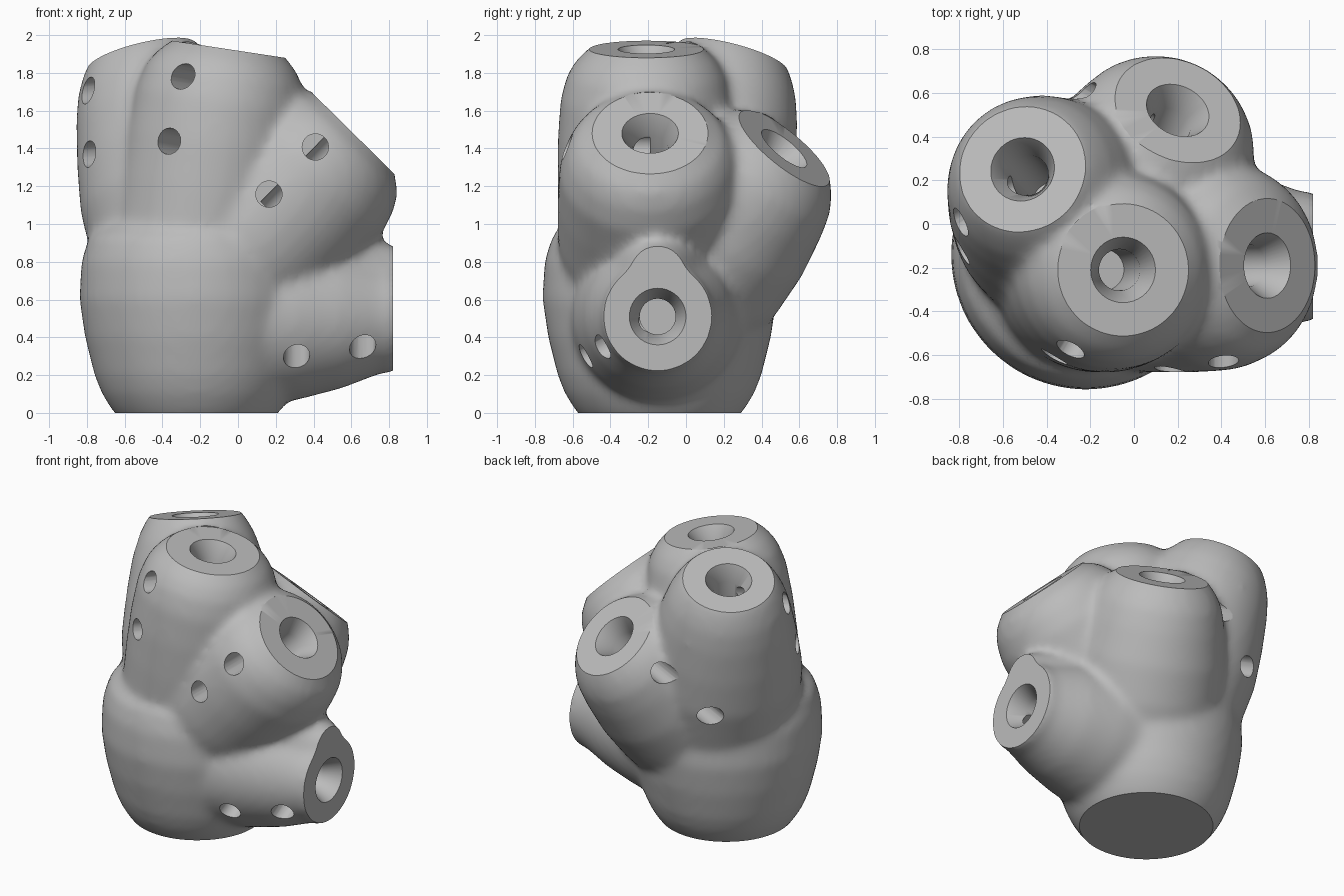
import bpy, bmesh
from math import cos, sin, pi, radians
from mathutils import Matrix, Vector

if "Cube" in bpy.data.objects:
    bpy.data.objects.remove(bpy.data.objects["Cube"])

grey = bpy.data.materials.new("plain grey")
grey.use_nodes = True
grey.diffuse_color = (0.5, 0.5, 0.5, 1)
grey.node_tree.nodes["Principled BSDF"].inputs["Base Color"].default_value = (0.5, 0.5, 0.5, 1)


def lathe(bm, profile, centre, axis, sides=48):
    """Closed solid of revolution; profile is (radius, height along axis)."""
    place = Matrix.Translation(centre) @ Vector(axis).to_track_quat('Z', 'Y').to_matrix().to_4x4()
    rings = [[bm.verts.new(place @ Vector((r * cos(2 * pi * i / sides), r * sin(2 * pi * i / sides), h)))
              for i in range(sides)] for r, h in profile]
    faces = [bm.faces.new(rings[0]), bm.faces.new(rings[-1])]
    for low, high in zip(rings, rings[1:]):
        for i in range(sides):
            j = (i + 1) % sides
            faces.append(bm.faces.new((low[i], low[j], high[j], high[i])))
    bmesh.ops.recalc_face_normals(bm, faces=faces)


def to_object(bm, name):
    mesh = bpy.data.meshes.new(name)
    bm.to_mesh(mesh)
    bm.free()
    mesh.materials.append(grey)
    obj = bpy.data.objects.new(name, mesh)
    bpy.context.collection.objects.link(obj)
    return obj


def apply(obj, kind, **settings):
    mod = obj.modifiers.new(kind, kind)
    for key, value in settings.items():
        setattr(mod, key, value)
    bpy.context.view_layer.objects.active = obj
    bpy.ops.object.modifier_apply(modifier=mod.name)


def cut(obj, profile, centre, axis, sides=32):
    bm = bmesh.new()
    lathe(bm, profile, centre, axis, sides)
    cutter = to_object(bm, "cutter")
    cutter.hide_render = True
    apply(obj, 'BOOLEAN', operation='DIFFERENCE', solver='EXACT', object=cutter)
    bpy.data.objects.remove(cutter)


# Sockets: face centre, outward axis, lobe radii at the depths below the face,
# radius trimmed flat, direction of the screw holes, shift of the screw holes
depths = (0.06, 0.14, 0.27, 0.5, 0.75, 1.05)
sockets = [
    ((0.82, -0.15, 0.51), (1, 0, 0), (0.3, 0.33, 0.38, 0.44, 0.48, 0.48), 0.44,
     (0, -0.87, -0.48), (0.04, 0, 0)),
    ((0.61, -0.19, 1.48), (0.7, 0, 0.71), (0.39, 0.44, 0.48, 0.49, 0.49, 0.47), 0.31,
     (0, -1, 0), (-0.06, 0, 0.07)),
    ((-0.05, -0.21, 1.925), (0.15, 0, 0.99), (0.37, 0.42, 0.455, 0.47, 0.47, 0.46), 0.31,
     (-0.5, -0.86, 0.08), (0, 0, 0.02)),
    ((-0.51, 0.25, 1.885), (-0.23, 0.25, 0.94), (0.34, 0.38, 0.42, 0.47, 0.51, 0.51), 0.3,
     (-0.86, -0.5, -0.08), (0, 0, 0.04)),
    ((0.2, 0.52, 1.4), (0.3, 0.6, 0.74), (0.36, 0.41, 0.45, 0.5, 0.52, 0.5), 0.31,
     (-0.87, 0.46, 0), (0, 0, 0.03)),
]

# Overlapping lobes of the body
bm = bmesh.new()
for centre, axis, radii, *_ in sockets:
    lathe(bm, [(0.24, 0.05), (0.295, 0.01)] + [(r, -d) for r, d in zip(radii, depths)], centre, axis)
foot = [(0.4, -0.04), (0.45, 0.02), (0.5, 0.1), (0.54, 0.2), (0.59, 0.4), (0.62, 0.6),
        (0.61, 0.8), (0.57, 0.93), (0.45, 1.03)]
lathe(bm, foot, (-0.22, -0.14, 0), (0, 0, 1))
# Ridge above the side socket, and a web between the two sloping sockets
lathe(bm, [(0.12, 0.06), (0.18, -0.08), (0.25, -0.25), (0.32, -0.5), (0.32, -0.9)],
      (0.82, -0.15, 0.74), (1, 0, 0))
lathe(bm, [(0.12, 0), (0.2, -0.08), (0.26, -0.25), (0.3, -0.6)], (0.37, 0.21, 1.32), (0.68, 0.29, 0.68))
hub = to_object(bm, "connector_hub")
bpy.context.view_layer.update()

# Blend the lobes into one skin
apply(hub, 'REMESH', mode='VOXEL', voxel_size=0.028)
apply(hub, 'SMOOTH', factor=0.5, iterations=10)

# Flat foot
cut(hub, [(1, -0.3), (1, 0)], (-0.22, -0.14, 0), (0, 0, 1))

# Flat socket faces with countersunk bores, and two screw holes each
for centre, axis, _, trim, side, shift in sockets:
    cut(hub, [(0.095, -0.6), (0.095, -0.11), (0.15, 0), (trim, 0), (trim, 0.3)], centre, axis, 40)
    for depth in (0.2, 0.55):
        start = Vector(centre) - Vector(axis).normalized() * depth + Vector(shift)
        cut(hub, [(0.07, 0), (0.07, 0.8)], start, side, 20)

hub.data.materials.clear()
hub.data.materials.append(grey)
for poly in hub.data.polygons:
    poly.material_index = 0
bpy.ops.object.select_all(action='DESELECT')
hub.select_set(True)
bpy.context.view_layer.objects.active = hub
bpy.ops.object.shade_smooth_by_angle(angle=radians(35))
